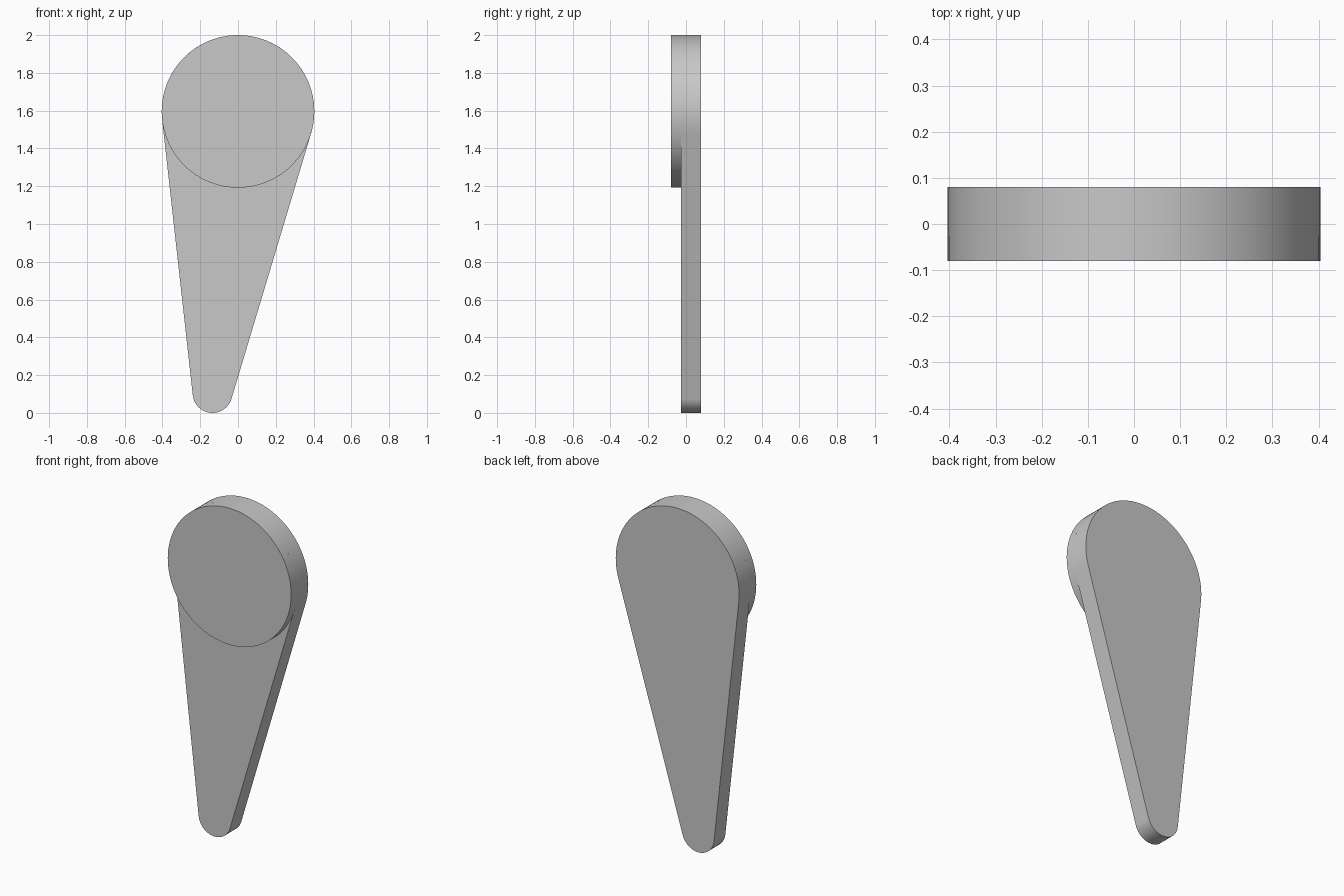
import bpy, bmesh, math
from mathutils import Vector

cube = bpy.data.objects.get("Cube")
if cube:
    bpy.data.objects.remove(cube, do_unlink=True)

# Single flat colour
grey = bpy.data.materials.new("light_grey")
grey.use_nodes = True
colour = (0.58, 0.58, 0.58, 1)
grey.diffuse_color = colour
grey.node_tree.nodes["Principled BSDF"].inputs["Base Color"].default_value = colour

HUB, HUB_R = Vector((0, 1.596)), 0.404
TIP, TIP_R = Vector((-0.135, 0.105)), 0.105
FRONT, STEP, BACK = -0.08, -0.026, 0.08


def arc(centre, radius, start, end, steps):
    angles = [start + (end - start) * i / steps for i in range(steps + 1)]
    return [centre + radius * Vector((math.cos(a), math.sin(a))) for a in angles]


def prism(name, outline, y_front, y_back):
    """Extrude an x-z outline along y, with smooth walls and crisp rims."""
    bm = bmesh.new()
    face = bm.faces.new([bm.verts.new((p.x, y_front, p.y)) for p in outline])
    result = bmesh.ops.extrude_face_region(bm, geom=[face], use_keep_orig=True)
    moved = [v for v in result["geom"] if isinstance(v, bmesh.types.BMVert)]
    bmesh.ops.translate(bm, verts=moved, vec=(0, y_back - y_front, 0))
    bmesh.ops.recalc_face_normals(bm, faces=bm.faces)
    mesh = bpy.data.meshes.new(name)
    bm.to_mesh(mesh)
    bm.free()
    mesh.materials.append(grey)
    obj = bpy.data.objects.new(name, mesh)
    bpy.context.collection.objects.link(obj)
    bpy.ops.object.select_all(action="DESELECT")
    obj.select_set(True)
    bpy.context.view_layer.objects.active = obj
    bpy.ops.object.shade_smooth_by_angle(angle=math.radians(30))
    return obj


# Round hub disc raised on the front
prism("hub_disc", arc(HUB, HUB_R, 0, math.tau, 96)[:-1], FRONT, STEP)

# Tapered arm: two arcs joined by their outer tangents
axis = TIP - HUB
heading = math.atan2(axis.y, axis.x)
spread = math.acos((HUB_R - TIP_R) / axis.length)
right, left = heading + spread, heading - spread
outline = arc(HUB, HUB_R, right, left + math.tau, 60) + arc(TIP, TIP_R, left, right, 32)
prism("tapered_arm", outline, STEP, BACK)
